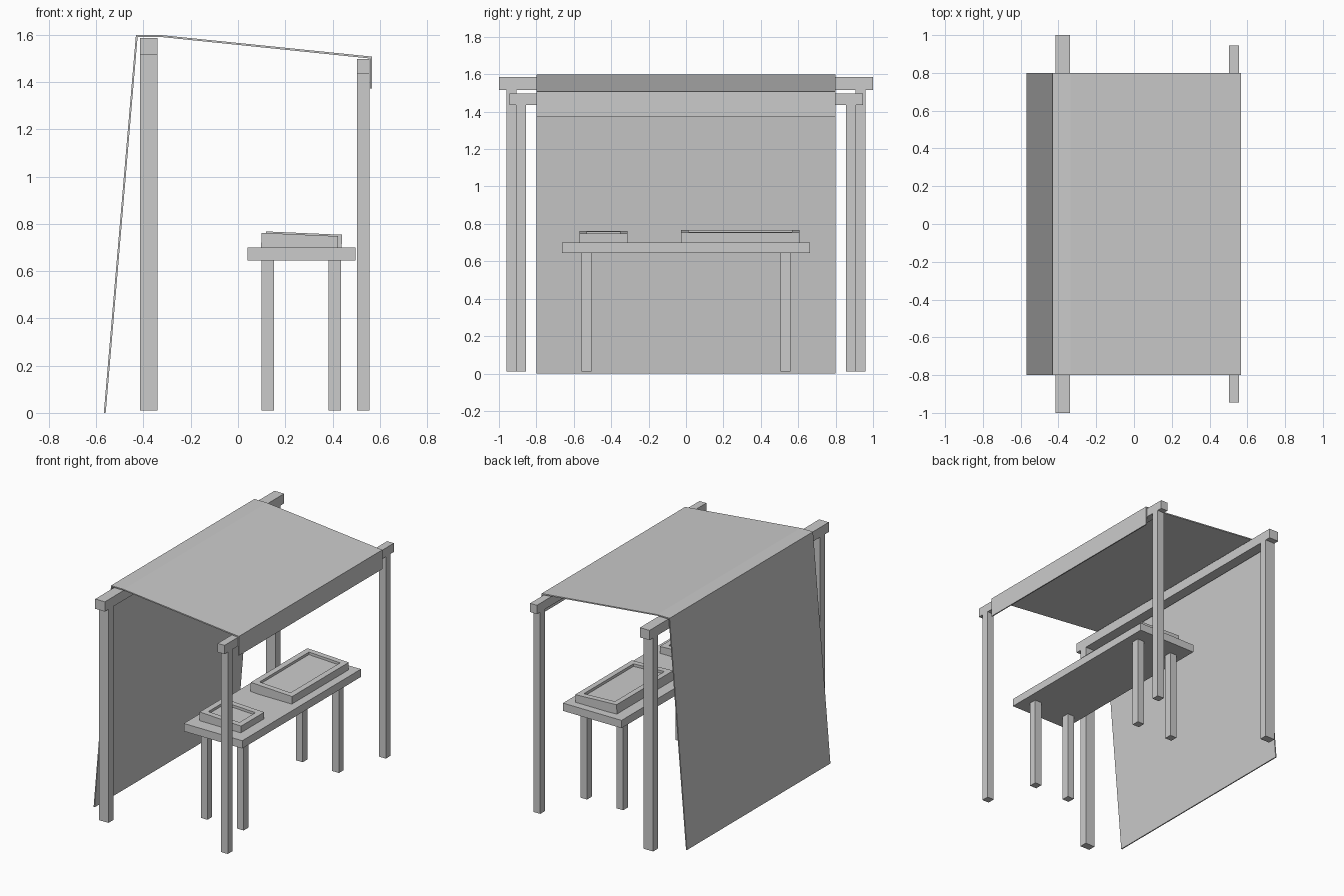
import bpy, bmesh
from math import radians
from mathutils import Matrix, Vector

if "Cube" in bpy.data.objects:
    bpy.data.objects.remove(bpy.data.objects["Cube"])


def make_object(name, bm):
    bmesh.ops.recalc_face_normals(bm, faces=bm.faces)
    mesh = bpy.data.meshes.new(name)
    bm.to_mesh(mesh)
    bm.free()
    obj = bpy.data.objects.new(name, mesh)
    bpy.context.collection.objects.link(obj)
    return obj


def box_bm(x, y, z):
    bm = bmesh.new()
    size = [b - a for a, b in (x, y, z)]
    centre = [(a + b) / 2 for a, b in (x, y, z)]
    bmesh.ops.create_cube(bm, size=1, matrix=Matrix.Translation(centre) @ Matrix.Diagonal((*size, 1)))
    return bm


def box(name, x, y, z):
    return make_object(name, box_bm(x, y, z))


def tray(name, x, y, z_mid, height=0.065, rim=0.04, depth=0.018, tilt=2.5):
    """Open shallow display tray, tipped toward the front of the stall (+x)."""
    w, l = x[1] - x[0], y[1] - y[0]
    bm = box_bm((-w / 2, w / 2), (-l / 2, l / 2), (-height, 0))
    top = max(bm.faces, key=lambda f: f.calc_center_median().z)
    bmesh.ops.inset_region(bm, faces=[top], thickness=rim, use_even_offset=True)
    # recess: extrude the inner face downward
    floor = bmesh.ops.extrude_discrete_faces(bm, faces=[top])["faces"][0]
    bmesh.ops.translate(bm, verts=floor.verts, vec=(0, 0, -depth))
    place = Matrix.Translation((sum(x) / 2, sum(y) / 2, z_mid)) @ Matrix.Rotation(radians(tilt), 4, 'Y')
    bmesh.ops.transform(bm, matrix=place, verts=bm.verts)
    return make_object(name, bm)


# Posts and table legs, mirrored to both ends
for side, s in (("left", -1), ("right", 1)):
    def span(a, b):
        return tuple(sorted((a * s, b * s)))
    box(f"rear_post_{side}", (-0.415, -0.34), span(0.905, 0.96), (0.01, 1.517))
    box(f"front_post_{side}", (0.503, 0.556), span(0.855, 0.908), (0.01, 1.435))
    for row, x in (("rear", (0.10, 0.152)), ("front", (0.382, 0.435))):
        box(f"table_leg_{row}_{side}", x, span(0.505, 0.558), (0.01, 0.645))

# Cross beams
box("rear_beam", (-0.415, -0.34), (-1, 1), (1.517, 1.586))
box("front_beam", (0.503, 0.556), (-0.945, 0.945), (1.435, 1.497))

# Table top
box("table_top", (0.04, 0.497), (-0.662, 0.662), (0.645, 0.70))

# Display trays
tray("small_tray", (0.10, 0.423), (-0.57, -0.312), 0.755)
tray("large_tray", (0.118, 0.441), (-0.026, 0.606), 0.761)

# Cloth: back wall, roof and front flap as one thin extruded profile
outer = [(-0.568, 0), (-0.432, 1.6), (-0.335, 1.6), (0.567, 1.508), (0.567, 1.372)]
inner = [(-0.560, 0), (-0.425, 1.592), (-0.335, 1.592), (0.559, 1.500), (0.559, 1.372)]
bm = bmesh.new()
rows = [[[bm.verts.new((x, y, z)) for x, z in line] for line in (outer, inner)] for y in (-0.8, 0.8)]
(o0, i0), (o1, i1) = rows
for k in range(len(outer) - 1):
    for a, b in ((o0, o1), (i1, i0), (i0, o0), (o1, i1)):
        bm.faces.new((a[k], a[k + 1], b[k + 1], b[k]))
for k in (0, -1):
    bm.faces.new((o0[k], o1[k], i1[k], i0[k]))
make_object("cloth_canopy", bm)
